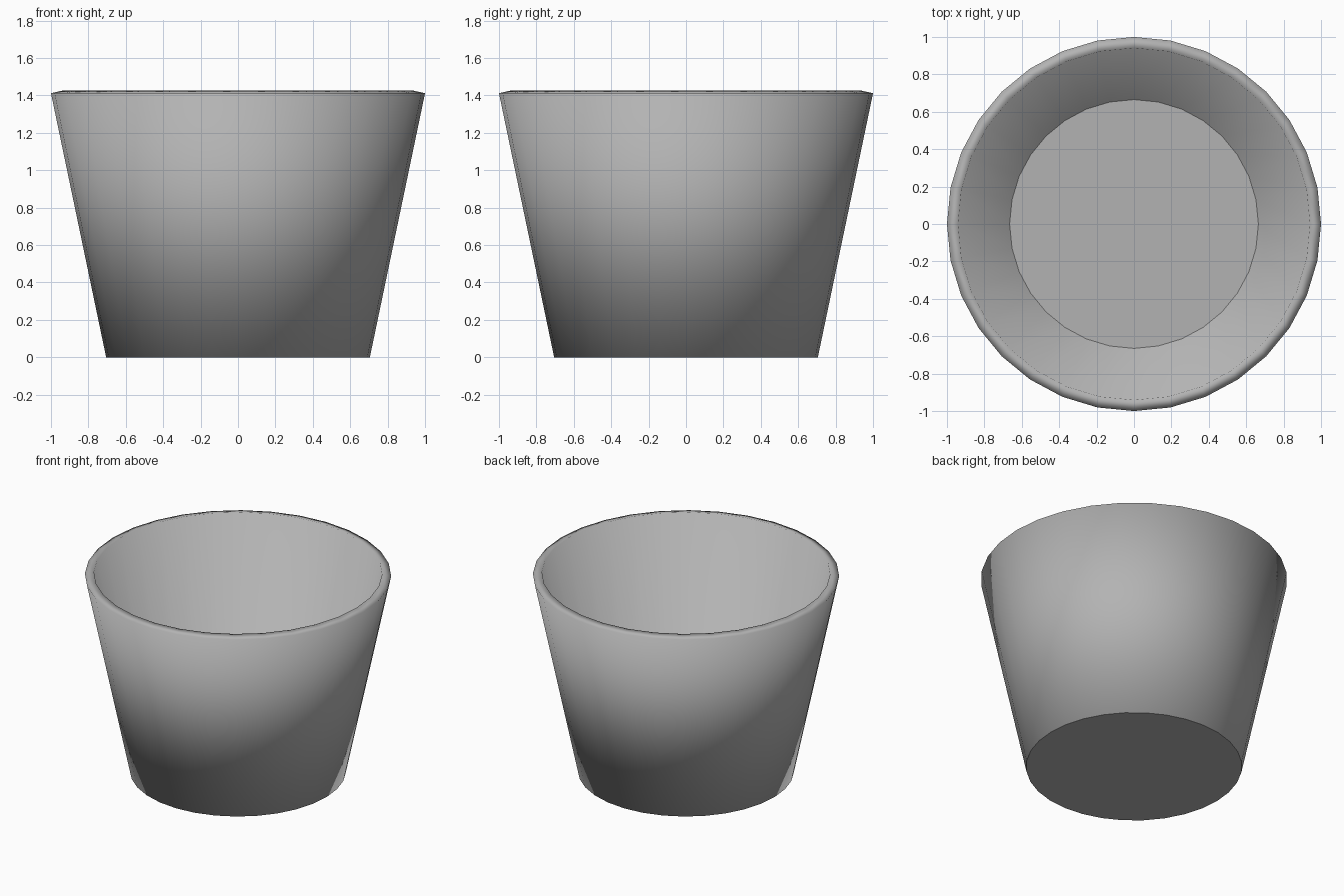
import bpy, bmesh
from math import cos, sin, tau

if "Cube" in bpy.data.objects:
    bpy.data.objects.remove(bpy.data.objects["Cube"])

SIDES = 32
# Wall cross-section (radius, height): base, outer lip, inner lip, inner floor
PROFILE = [(0.705, 0.0), (1.0, 1.412), (0.941, 1.425), (0.665, 0.046)]

# Cup: tapered open shell with a floor
bm = bmesh.new()
rings = [[bm.verts.new((r * cos(tau * i / SIDES), r * sin(tau * i / SIDES), z))
          for i in range(SIDES)] for r, z in PROFILE]
for a, b in zip(rings, rings[1:]):
    for i in range(SIDES):
        j = (i + 1) % SIDES
        bm.faces.new((a[i], a[j], b[j], b[i]))
bm.faces.new(rings[0][::-1])   # underside
bm.faces.new(rings[-1])        # inner floor
for f in bm.faces:
    f.smooth = True
bm.normal_update()

mesh = bpy.data.meshes.new("cup")
bm.to_mesh(mesh)
bm.free()
cup = bpy.data.objects.new("cup", mesh)
bpy.context.collection.objects.link(cup)

# Dark grey surface
grey = bpy.data.materials.new("dark_grey")
grey.diffuse_color = (0.45, 0.45, 0.45, 1)
grey.use_nodes = True
grey.node_tree.nodes["Principled BSDF"].inputs["Base Color"].default_value = grey.diffuse_color
mesh.materials.append(grey)

# Wall and lip shade softly into each other; the two discs stay flat
vert_normals = [v.normal.copy() for v in mesh.vertices]
normals = []
for p in mesh.polygons:
    for v in p.vertices:
        normals.append(tuple(p.normal if len(p.vertices) > 4 else vert_normals[v]))
mesh.normals_split_custom_set(normals)
